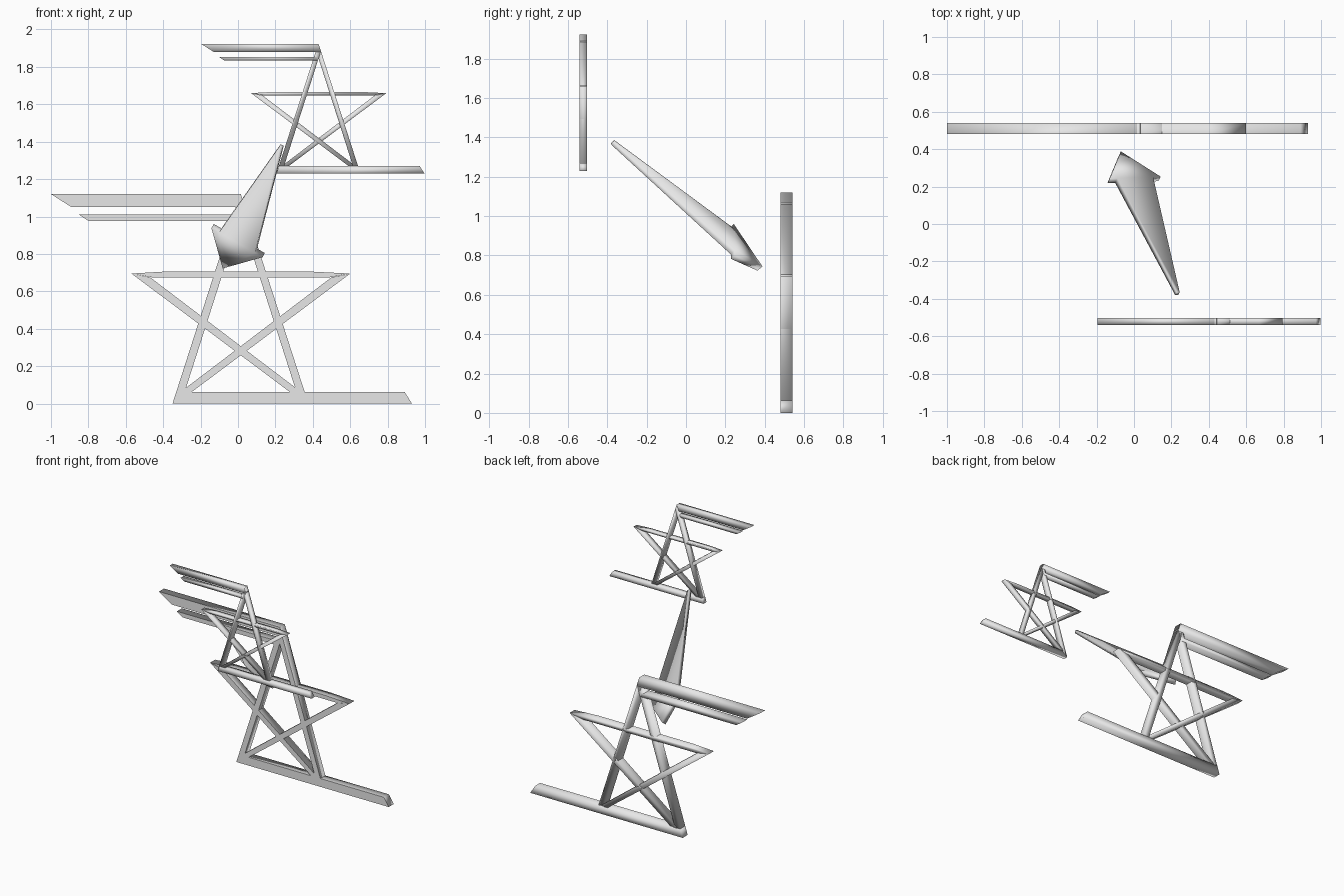
import bpy, bmesh
from mathutils import Vector

if "Cube" in bpy.data.objects:
    bpy.data.objects.remove(bpy.data.objects["Cube"])

grey = bpy.data.materials.new("light grey")
grey.diffuse_color = (0.8, 0.8, 0.8, 1)
grey.use_nodes = True
grey.node_tree.nodes["Principled BSDF"].inputs["Base Color"].default_value = grey.diffuse_color


def prism(name, front, back, crisp_front=False):
    """Closed smooth-shaded solid between two matching outlines."""
    bm = bmesh.new()
    a = [bm.verts.new(p) for p in front]
    b = [bm.verts.new(p) for p in back]
    cap = bm.faces.new(a)
    bm.faces.new(b[::-1])
    n = len(a)
    for i in range(n):
        j = (i + 1) % n
        bm.faces.new((a[i], b[i], b[j], a[j]))
    bmesh.ops.recalc_face_normals(bm, faces=bm.faces)
    for f in bm.faces:
        f.smooth = True
    if crisp_front:
        cap.smooth = False
        for e in cap.edges:
            e.smooth = False
    me = bpy.data.meshes.new(name)
    bm.to_mesh(me)
    bm.free()
    me.materials.append(grey)
    ob = bpy.data.objects.new(name, me)
    bpy.context.collection.objects.link(ob)
    return ob


# Outlines (x, z) of the star frame and its horizontal bars
PARTS = {
    "top_bar": [(-1, 1.12), (0.015, 1.12), (0.037, 1.05), (-0.89, 1.05)],
    "second_bar": [(-0.85, 1.01), (0.0, 1.01), (0.0, 0.977), (-0.80, 0.977)],
    "base_bar": [(-0.35, 0), (0.93, 0), (0.89, 0.063), (-0.33, 0.063)],
    "left_leg": [(-0.35, 0), (0.01, 1.12), (0.035, 1.06), (-0.292, 0.04)],
    "right_leg": [(0.015, 1.12), (0.357, 0.06), (0.313, 0.06), (-0.007, 1.06)],
    "cross_bar": [(-0.57, 0.695), (-0.4, 0.705), (0.4, 0.705), (0.6, 0.695),
                  (0.49, 0.675), (-0.46, 0.675)],
    "falling_diagonal": [(-0.57, 0.695), (-0.47, 0.675), (0.34, 0.06), (0.28, 0.06)],
    "rising_diagonal": [(0.6, 0.695), (0.50, 0.675), (-0.31, 0.06), (-0.25, 0.06)],
}


def star_frame(prefix, scale, x, z, y0, y1, crisp):
    for part, outline in PARTS.items():
        pts = [(x + scale * px, z + scale * pz) for px, pz in outline]
        prism(prefix + "_" + part, [(px, y0, pz) for px, pz in pts],
              [(px, y1, pz) for px, pz in pts], crisp)


star_frame("large", 1.0, 0, 0, 0.48, 0.54, True)
star_frame("small", 0.618, 0.422, 1.23, -0.54, -0.503, False)

# Tapered arrow between the two frames
left, right = Vector((-0.13, 0.243, 0.96)), Vector((0.143, 0.253, 0.805))
tip, tail = Vector((-0.07, 0.388, 0.745)), Vector((0.236, -0.365, 1.382))
mid, half = (left + right) / 2, (left - right) / 2
normal = half.cross(tip - tail).normalized()
if normal.z < 0:
    normal.negate()
top = [tip, left, mid + half * 0.7, tail + half * 0.06,
       tail - half * 0.06, mid - half * 0.7, right]
depth = [0.035, 0.035, 0.035, 0.022, 0.022, 0.035, 0.035]
prism("arrow", top, [p - normal * d for p, d in zip(top, depth)])
